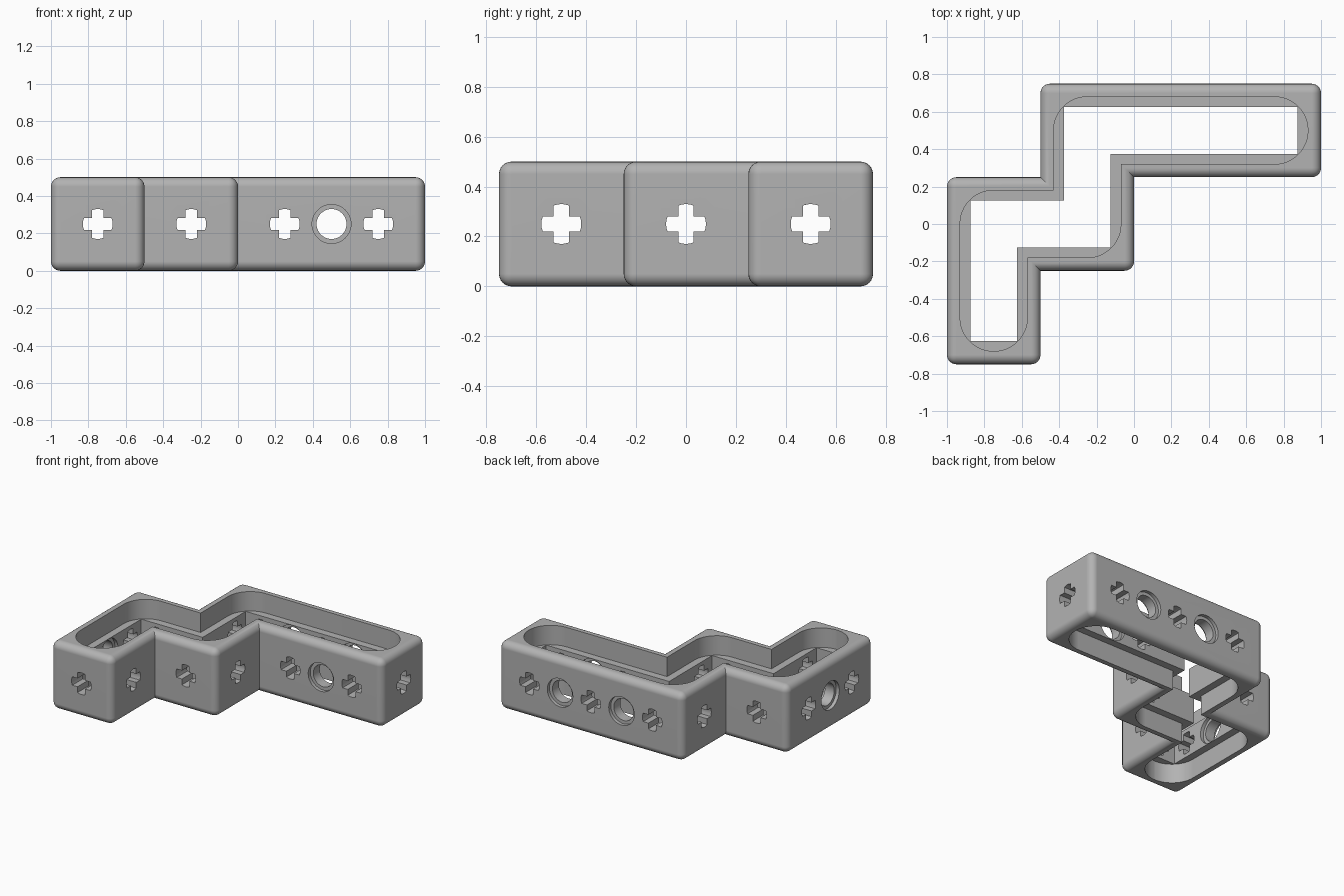
import bpy, bmesh
from math import pi, sin, cos, asin
from mathutils import Vector, Matrix

cube = bpy.data.objects.get("Cube")
if cube:
    bpy.data.objects.remove(cube, do_unlink=True)

HEIGHT = 0.5
MID = HEIGHT / 2
WALL = 0.125        # thickness of the middle band
RIM = 0.07          # thickness of the upper and lower rims
BAND = 0.107        # half height of the middle band
OUTLINE = [Vector(p) for p in (
    (-1, -.75), (-.5, -.75), (-.5, -.25), (0, -.25), (0, .25),
    (1, .25), (1, .75), (-.5, .75), (-.5, .25), (-1, .25))]


def inset_outline(d, radius=0, steps=12):
    """Stepped outline moved inward, with its convex corners rounded."""
    pts = []
    for i, p in enumerate(OUTLINE):
        a = (p - OUTLINE[i - 1]).normalized()
        b = (OUTLINE[(i + 1) % len(OUTLINE)] - p).normalized()
        q = p + d * Vector((-a.y - b.y, a.x + b.x))
        if radius and a.cross(b) > 0:
            c = q + radius * (b - a)
            for s in range(steps + 1):
                t = s / steps * pi / 2
                pts.append(c + radius * (a * sin(t) - b * cos(t)))
        else:
            pts.append(q)
    return pts


def cross_profile(r=0.08, w=0.031, steps=4):
    """Plus shape with slightly rounded arm ends."""
    half = asin(w / r)
    pts = []
    for k in range(4):
        turn = Matrix.Rotation(k * pi / 2, 2)
        arm = [Vector((r * cos(t), r * sin(t)))
               for t in (half * (2 * s / steps - 1) for s in range(steps + 1))]
        pts += [turn @ v for v in arm + [Vector((w, w))]]
    return pts


def finish(name, bm):
    bmesh.ops.recalc_face_normals(bm, faces=bm.faces)
    mesh = bpy.data.meshes.new(name)
    bm.to_mesh(mesh)
    bm.free()
    obj = bpy.data.objects.new(name, mesh)
    bpy.context.collection.objects.link(obj)
    return obj


def prism(name, pts, z0, z1, matrix=Matrix(), bevel=0):
    bm = bmesh.new()
    face = bm.faces.new([bm.verts.new((p.x, p.y, z0)) for p in pts])
    top = bmesh.ops.extrude_face_region(bm, geom=[face])["geom"]
    bmesh.ops.translate(bm, vec=(0, 0, z1 - z0),
                        verts=[v for v in top if isinstance(v, bmesh.types.BMVert)])
    bmesh.ops.recalc_face_normals(bm, faces=bm.faces)
    if bevel:
        convex = [e for e in bm.edges if e.calc_face_angle_signed() > 0.1]
        bmesh.ops.bevel(bm, geom=convex, offset=bevel, offset_type='OFFSET',
                        segments=6, profile=0.5, affect='EDGES')
    bm.transform(matrix)
    return finish(name, bm)


def pin_cutter(name, matrix, steps=40):
    """Round hole with a shallow wider step at both ends."""
    bm = bmesh.new()
    big, small, lip = 0.104, 0.08, 0.025
    rings = []
    for r, z in ((big, -.03), (big, lip), (small, lip), (small, WALL - lip),
                 (big, WALL - lip), (big, WALL + .03)):
        rings.append([bm.verts.new((r * cos(2 * pi * s / steps), r * sin(2 * pi * s / steps), z))
                      for s in range(steps)])
    for lo, hi in zip(rings, rings[1:]):
        for s in range(steps):
            n = (s + 1) % steps
            bm.faces.new((lo[s], lo[n], hi[n], hi[s]))
    bm.faces.new(rings[0])
    bm.faces.new(rings[-1])
    bm.transform(matrix)
    return finish(name, bm)


# Solid stepped body with rounded outer edges
frame = prism("stepped_frame", OUTLINE, 0, HEIGHT, bevel=0.05)

# Central opening, and the wider rounded recesses above and below the band
slot = inset_outline(RIM, 0.1795)
cutters = [
    prism("core_cutter", inset_outline(WALL), -.1, HEIGHT + .1),
    prism("upper_recess_cutter", slot, MID + BAND, HEIGHT + .1),
    prism("lower_recess_cutter", slot, -.1, MID - BAND),
]

# Cross holes at the middle of every cell wall
along_y = Matrix.Rotation(pi / 2, 4, 'X')
along_x = Matrix.Rotation(pi / 2, 4, 'Y')
for x in (-.75, -.25, .25, .75):
    cutters.append(prism("cross_cutter", cross_profile(), -1.2, 1.2,
                         Matrix.Translation((x, 0, MID)) @ along_y))
for y in (-.5, 0, .5):
    cutters.append(prism("cross_cutter", cross_profile(), -1.2, 1.2,
                         Matrix.Translation((0, y, MID)) @ along_x))

# Stepped round holes between the cells of the straight walls
into_front = Matrix.Rotation(-pi / 2, 4, 'X')
for x, y, turn in ((0, .75, along_y), (.5, .75, along_y),
                   (.5, .25, into_front), (-1, -.25, along_x)):
    cutters.append(pin_cutter("pin_hole_cutter", Matrix.Translation((x, y, MID)) @ turn))

bpy.ops.object.select_all(action='DESELECT')
frame.select_set(True)
bpy.context.view_layer.objects.active = frame
for cutter in cutters:
    cutter.hide_render = True
    mod = frame.modifiers.new("cut", 'BOOLEAN')
    mod.operation = 'DIFFERENCE'
    mod.solver = 'EXACT'
    mod.object = cutter
    bpy.ops.object.modifier_apply(modifier=mod.name)
    bpy.data.objects.remove(cutter, do_unlink=True)

# Plain grey plastic
grey = bpy.data.materials.new("mid_grey")
grey.use_nodes = True
colour = (0.45, 0.45, 0.45, 1)
grey.diffuse_color = colour
grey.node_tree.nodes["Principled BSDF"].inputs["Base Color"].default_value = colour
frame.data.materials.clear()
frame.data.materials.append(grey)

# Smooth curves, crisp flats
bpy.ops.object.shade_smooth_by_angle(angle=pi / 6)
weighted = frame.modifiers.new("flat_normals", 'WEIGHTED_NORMAL')
weighted.keep_sharp = True
